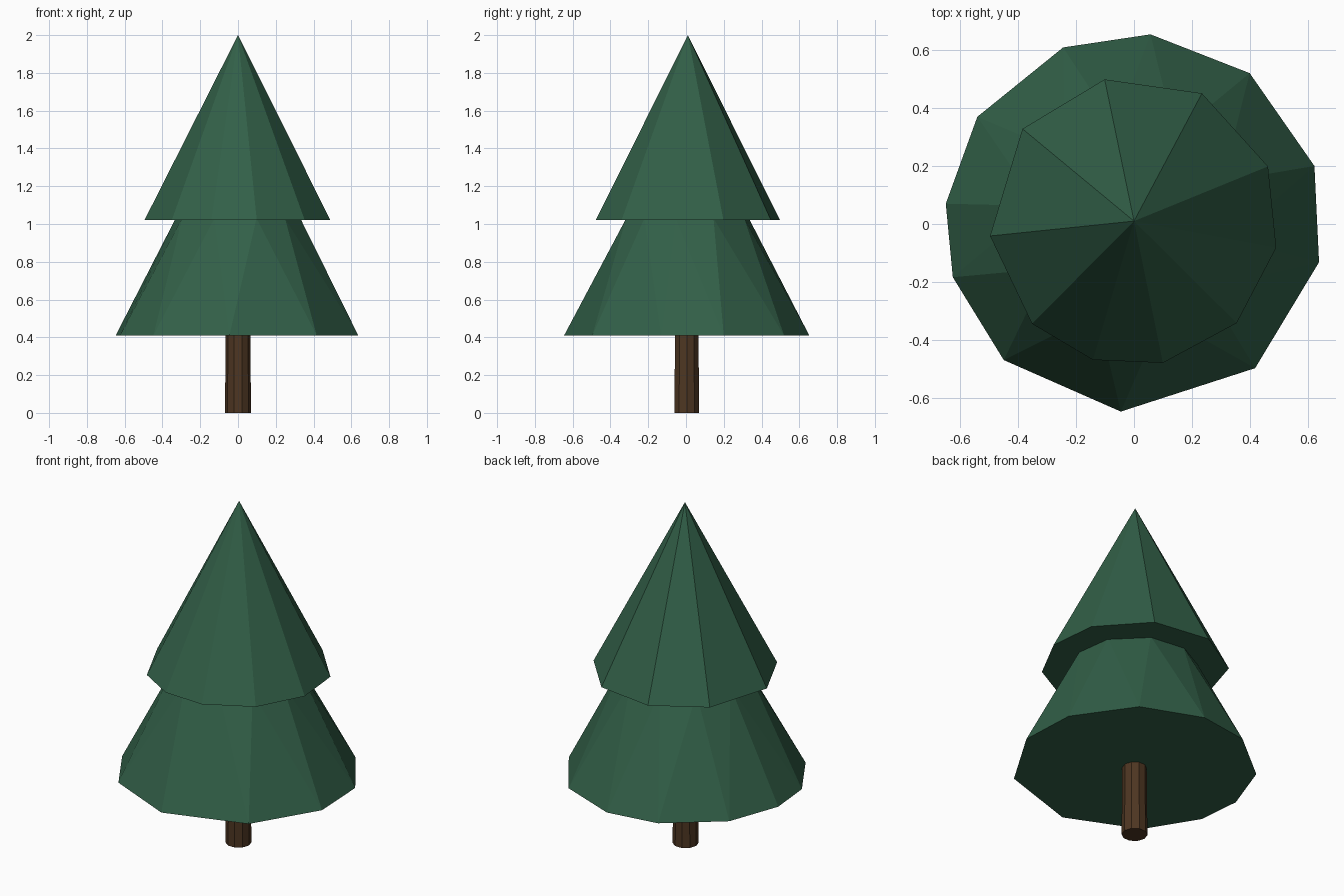
import bpy
import bmesh
from math import cos, sin, radians

cube = bpy.data.objects.get("Cube")
if cube:
    bpy.data.objects.remove(cube, do_unlink=True)


def make_material(name, color):
    mat = bpy.data.materials.new(name)
    mat.use_nodes = True
    mat.diffuse_color = color
    bsdf = mat.node_tree.nodes["Principled BSDF"]
    bsdf.inputs["Base Color"].default_value = color
    bsdf.inputs["Roughness"].default_value = 0.9
    return mat


def ring(angles, radius, height, center_y):
    """Points at the given angles (degrees) around a vertical axis."""
    return [(radius * cos(radians(a)), center_y + radius * sin(radians(a)), height)
            for a in angles]


def hull_object(name, points, material):
    """Closed flat-shaded convex solid wrapped around the points."""
    bm = bmesh.new()
    for point in points:
        bm.verts.new(point)
    bmesh.ops.convex_hull(bm, input=bm.verts[:])
    # Merge the triangles of each flat cap back into one polygon
    bmesh.ops.dissolve_limit(bm, angle_limit=radians(0.5),
                             verts=bm.verts[:], edges=bm.edges[:])
    bmesh.ops.recalc_face_normals(bm, faces=bm.faces[:])
    mesh = bpy.data.meshes.new(name)
    bm.to_mesh(mesh)
    bm.free()
    mesh.materials.append(material)
    obj = bpy.data.objects.new(name, mesh)
    bpy.context.collection.objects.link(obj)
    return obj


needle_green = make_material("needle green", (0.032, 0.117, 0.065, 1))
bark_brown = make_material("bark brown", (0.076, 0.037, 0.016, 1))

# Trunk: slim ten-sided column, slightly wider at the ground
trunk_angles = range(0, 360, 36)
hull_object("trunk",
            ring(trunk_angles, 0.069, 0, 0.004) + ring(trunk_angles, 0.065, 0.43, 0.004),
            bark_brown)

# Lower foliage: skirt between an irregular rim and a narrower, twisted ring
rim_angles = [85, 52.3, 17.5, -12, -50.2, -94, -133.5, -163.3, 174.2, 145.9, 112]
neck_angles = [101, 65, 25, -10, -42, -73, -112, -152, 170, 135]
hull_object("lower_foliage",
            ring(rim_angles, 0.651, 0.41, 0.004) + ring(neck_angles, 0.335, 1.03, 0.004),
            needle_green)

# Upper foliage: irregular ten-sided cone
cone_angles = [101.7, 62, 22.2, -10.6, -44.8, -78.5, -106.5, -134.8, -174.1, 140.4]
hull_object("upper_foliage",
            ring(cone_angles, 0.498, 1.02, 0.01) + [(0, 0.01, 2)],
            needle_green)
